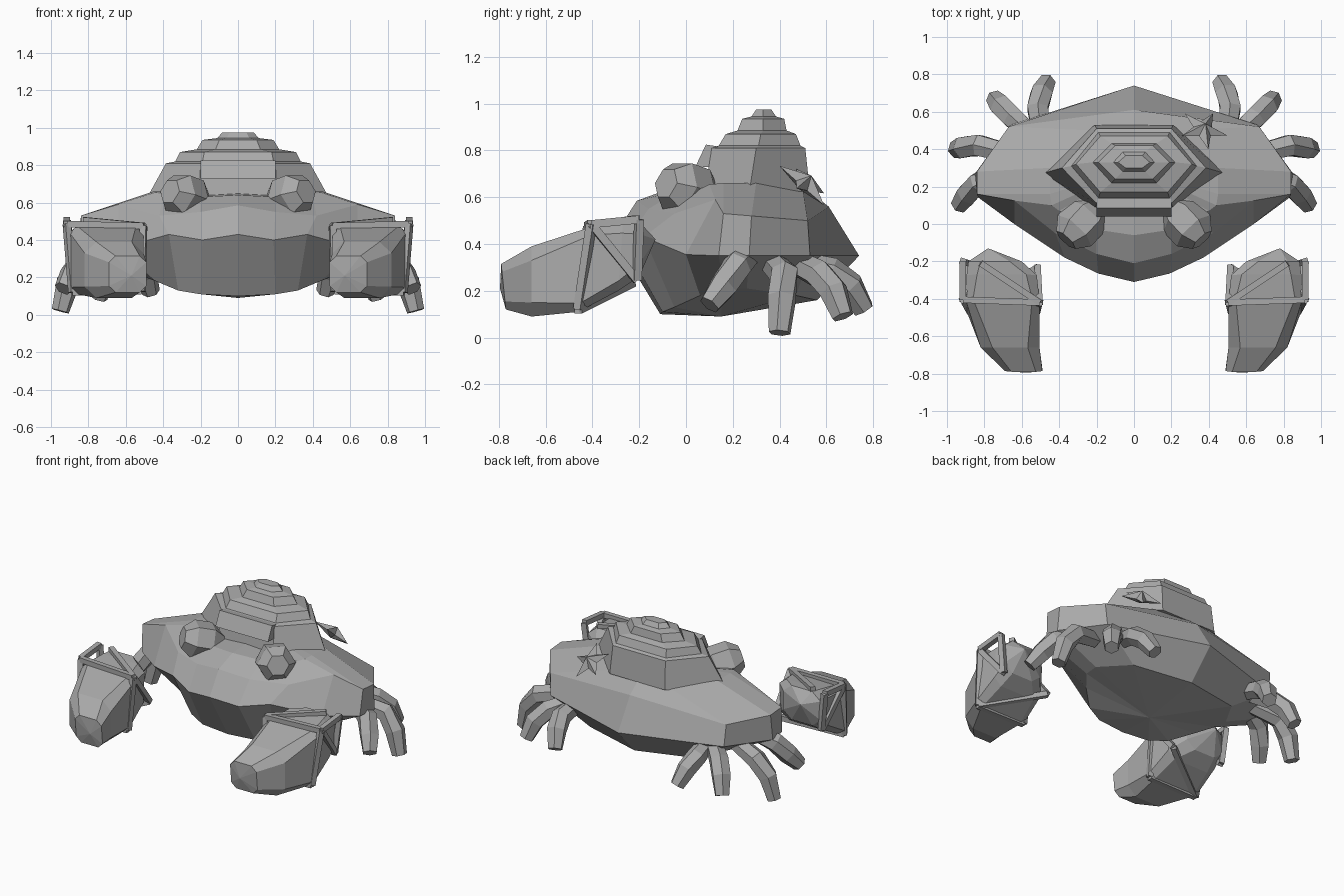
import bpy, bmesh, math
from mathutils import Vector

if "Cube" in bpy.data.objects:
    bpy.data.objects.remove(bpy.data.objects["Cube"])

grey = bpy.data.materials.new("stone grey")
grey.diffuse_color = (0.40, 0.40, 0.40, 1)
grey.use_nodes = True
grey.node_tree.nodes["Principled BSDF"].inputs["Base Color"].default_value = grey.diffuse_color


def finish(name, bm):
    bmesh.ops.recalc_face_normals(bm, faces=bm.faces[:])
    me = bpy.data.meshes.new(name)
    bm.to_mesh(me)
    bm.free()
    me.materials.append(grey)
    ob = bpy.data.objects.new(name, me)
    bpy.context.collection.objects.link(ob)
    return ob


def loft(name, rings, start=None, end=None):
    """Skin closed rings; start/end are optional cap centre points."""
    bm = bmesh.new()
    vs = [[bm.verts.new(p) for p in r] for r in rings]
    n = len(vs[0])
    for a, b in zip(vs, vs[1:]):
        for i in range(n):
            j = (i + 1) % n
            bm.faces.new((a[i], a[j], b[j], b[i]))
    for ring, tip in ((vs[0], start), (vs[-1], end)):
        if tip is None:
            bm.faces.new(ring)
        else:
            c = bm.verts.new(tip)
            for i in range(n):
                bm.faces.new((ring[i], ring[(i + 1) % n], c))
    return finish(name, bm)


def tube(name, path, radii, sides=6):
    """Polygonal tube along a bent path."""
    path = [Vector(p) for p in path]
    rings = []
    for i, p in enumerate(path):
        d = (path[min(i + 1, len(path) - 1)] - path[max(i - 1, 0)]).normalized()
        u = d.cross(Vector((0, 0, 1))).normalized()
        w = u.cross(d)
        rings.append([p + radii[i] * (math.cos(t) * u + math.sin(t) * w)
                      for t in (math.tau * (k + 0.5) / sides for k in range(sides))])
    return loft(name, rings)


def both(half):
    """Complete a half outline (front to back) across x = 0."""
    return half + [(-x, y, z) for x, y, z in half[-2:0:-1]]


# Body: underside, lower rim, upper rim and top, each from front to back
belly = [(0, -.11, .10), (.2, -.1, .11), (.32, -.05, .13), (.44, .06, .18),
         (.52, .16, .21), (.53, .26, .21), (.4, .47, .18), (0, .56, .16)]
lower_rim = [(0, -.31, .43), (.19, -.265, .40), (.37, -.18, .43), (.64, 0, .355),
             (.83, .14, .35), (.85, .27, .35), (.66, .53, .35), (0, .74, .35)]
upper_rim = [(0, -.21, .585), (.2, -.16, .55), (.42, -.05, .53), (.64, .125, .59),
             (.84, .16, .53), (.84, .28, .52), (.67, .52, .50), (0, .61, .56)]
crown = [(0, -.06, .64), (.2, -.03, .63), (.40, .07, .64), (.44, .1, .655),
         (.45, .16, .66), (.45, .3, .66), (.22, .5, .63), (0, .52, .63)]
loft("body", [both(r) for r in (belly, lower_rim, upper_rim, crown)],
     start=(0, .15, .09), end=(0, .3, .66))

# Stepped hexagonal shell: half width, corner x, front y, back y, side y, height
steps = [(.49, .21, .08, .53, .27, .62), (.385, .2, .11, .51, .3, .81),
         (.335, .19, .14, .49, .31, .82), (.31, .18, .17, .47, .32, .87),
         (.22, .12, .22, .43, .33, .885), (.19, .1, .24, .42, .33, .935),
         (.11, .06, .28, .385, .33, .945), (.085, .045, .3, .365, .33, .975)]
loft("shell", [[(-c, f, z), (c, f, z), (X, m, z), (c, b, z), (-c, b, z), (-X, m, z)]
               for X, c, f, b, m, z in steps])

# Overhanging lip on the front of the shell
loft("shell_lip", [[(s * .2, .04, .73), (s * .2, .085, .825),
                    (s * .2, .18, .81), (s * .2, .14, .73)] for s in (-1, 1)])

# Starfish resting on the back of the shell
centre, normal = Vector((.37, .505, .655)), Vector((.25, .62, .74)).normalized()
u = normal.cross(Vector((0, 0, 1))).normalized()
w = normal.cross(u)
bm = bmesh.new()
rim = []
for k in range(10):
    r, t = (.055 if k % 2 else .135), math.tau * (k + .3) / 10
    rim.append(bm.verts.new(centre + r * (math.cos(t) * u + math.sin(t) * w)))
for h in (.05, -.03):
    c = bm.verts.new(centre + h * normal)
    for k in range(10):
        bm.faces.new((rim[k], rim[(k + 1) % 10], c))
finish("starfish", bm)

legs = {
    "front_leg": [(.74, .26, .35), (.83, .22, .31), (.89, .16, .22), (.935, .10, .14)],
    "side_leg": [(.64, .37, .32), (.83, .42, .27), (.91, .41, .17), (.95, .40, .02)],
    "rear_leg": [(.54, .47, .32), (.65, .57, .27), (.71, .63, .20), (.745, .67, .09)],
    "back_leg": [(.50, .50, .31), (.515, .62, .28), (.495, .70, .22), (.465, .76, .12)],
}


def box_ring(y, x0, x1, z0, z1, s, lean=0, cut=.45):
    """Eight-sided claw section with trimmed corners, leaning at the bottom."""
    cx, cz = (x0 + x1) / 2, (z0 + z1) / 2
    hx, hz = (x1 - x0) / 2, (z1 - z0) / 2
    k = 1 - cut
    shape = [(-1, -k), (-k, -1), (k, -1), (1, -k), (1, k), (k, 1), (-k, 1), (-1, k)]
    return [(s * (cx + hx * a), y + lean * b, cz + hz * b) for a, b in shape]


# Claw straps joining these corners
A, B, C, D = (.505, -.42, .475), (.915, -.405, .485), (.885, -.46, .12), (.515, -.46, .125)
E, F, G = (.915, -.2, .505), (.885, -.21, .245), (.515, -.23, .235)
straps = [(A, B), (B, C), (C, D), (D, A), (B, E), (A, (.82, -.21, .505)),
          (B, F), (E, F), (A, G), (G, C)]

for s, side in ((1, "right"), (-1, "left")):
    def flip(p):
        return (s * p[0], p[1], p[2])

    for name, path in legs.items():
        tube(f"{side}_{name}", [flip(p) for p in path], (.055, .064, .064, .048))

    # Claw: pointed wrist, square palm and blunt pincer
    loft(f"{side}_claw", [box_ring(-.2, .60, .885, .26, .495, s),
                          box_ring(-.28, .52, .895, .20, .49, s, .01, .3),
                          box_ring(-.43, .505, .90, .11, .475, s, .03, .2),
                          box_ring(-.66, .505, .82, .09, .39, s, 0, .4),
                          box_ring(-.78, .49, .69, .12, .315, s, -.01, .35)],
         start=(s * .78, -.13, .42), end=(s * .57, -.795, .21))
    for i, (p, q) in enumerate(straps):
        tube(f"{side}_claw_strap_{i + 1}", [flip(p), flip(q)], (.024, .024), 4)

    # Faceted eye pointing forward and outward
    axis = Vector((s * .65, -.7, .25)).normalized()
    eye_u = axis.cross(Vector((0, 0, 1))).normalized()
    eye_w = eye_u.cross(axis)
    mid = Vector((s * .285, .0, .63))
    eye_rings = [[mid + d * axis + r * (math.cos(t) * eye_u + math.sin(t) * eye_w)
                  for t in (math.tau * k / 6 for k in range(6))]
                 for d, r in ((-.135, .07), (-.06, .122), (.05, .122), (.12, .07))]
    loft(f"{side}_eye", eye_rings)
